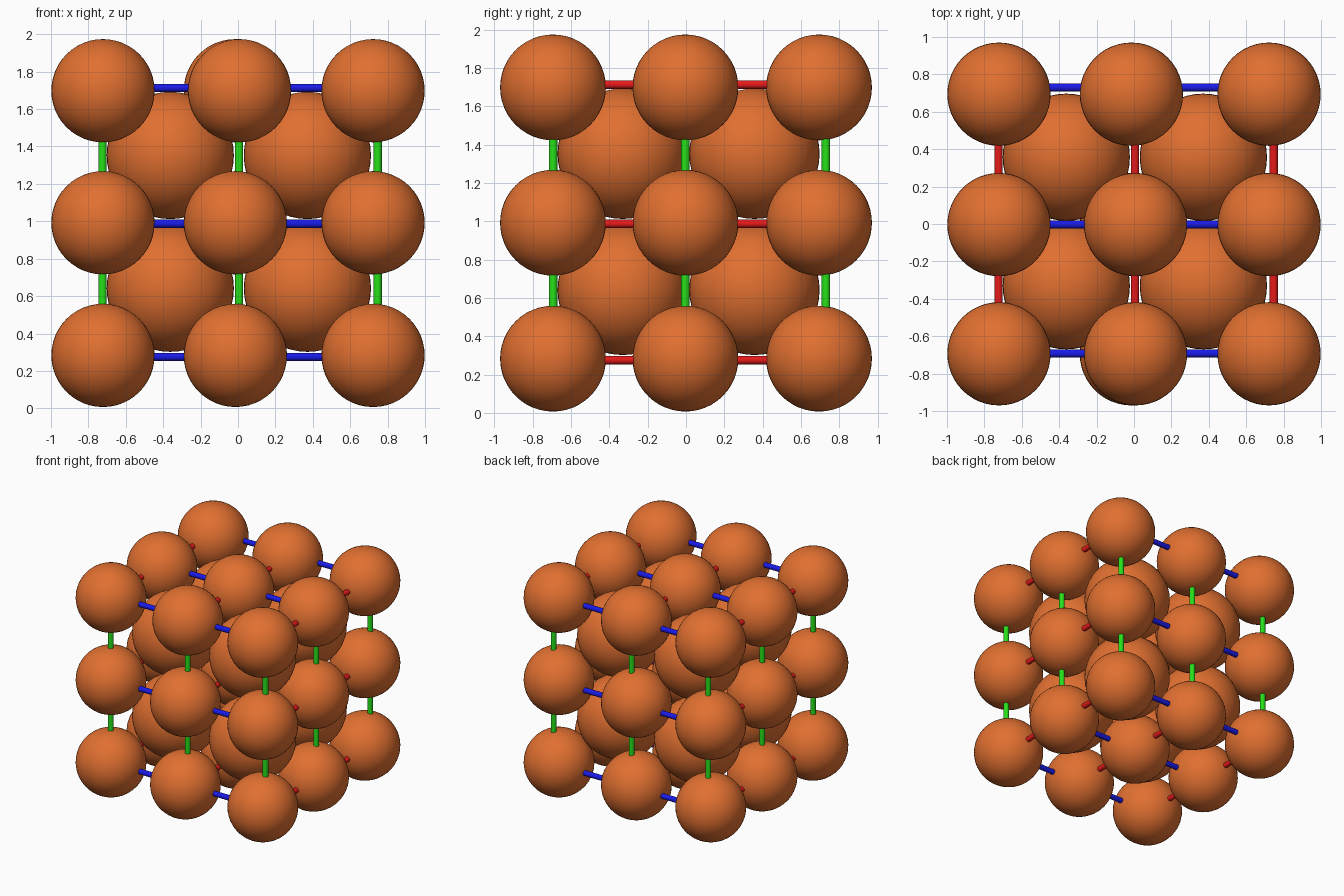
import bpy
from math import pi

if "Cube" in bpy.data.objects:
    bpy.data.objects.remove(bpy.data.objects["Cube"])

def material(name, color):
    m = bpy.data.materials.new(name)
    m.diffuse_color = (*color, 1)
    m.use_nodes = True
    m.node_tree.nodes["Principled BSDF"].inputs["Base Color"].default_value = m.diffuse_color
    return m

copper = material("copper", (0.75, 0.16, 0.03))
blue = material("blue", (0.01, 0.01, 0.8))
red = material("red", (0.8, 0.01, 0.01))
green = material("green", (0.02, 0.75, 0.01))

def ball_mesh(radius):
    bpy.ops.mesh.primitive_uv_sphere_add(segments=48, ring_count=24, radius=radius)
    ob = bpy.context.object
    bpy.ops.object.shade_smooth()
    ob.data.materials.append(copper)
    mesh = ob.data
    mesh.use_fake_user = True
    bpy.data.objects.remove(ob)
    return mesh

def place(name, mesh, loc):
    ob = bpy.data.objects.new(name, mesh)
    ob.location = loc
    bpy.context.collection.objects.link(ob)

def rod(name, loc, length, rot, mat):
    bpy.ops.mesh.primitive_cylinder_add(vertices=24, radius=0.022, depth=length,
                                        location=loc, rotation=rot)
    ob = bpy.context.object
    ob.name = name
    ob.data.materials.append(mat)
    bpy.ops.object.shade_smooth_by_angle()

# Lattice atoms: 3 x 3 x 3
atom = ball_mesh(0.276)
for i, x in enumerate((-0.722, -0.014, 0.722)):
    for j, y in enumerate((-0.694, -0.003, 0.694)):
        for k, z in enumerate((0.283, 0.992, 1.698)):
            # the upper front middle atoms sit slightly off the row
            dx = 0.022 if i == 1 and k == 2 and j < 2 else 0
            place("lattice_atom", atom, (x + dx, y, z))

# Larger body-centre atoms: 2 x 2 x 2
centre = ball_mesh(0.34)
for x in (-0.362, 0.371):
    for y in (-0.33, 0.357):
        for z in (0.642, 1.352):
            place("centre_atom", centre, (x, y, z))

# Bonds along each axis
rod_x = (-0.724, 0.006, 0.747)
rod_y = (-0.693, -0.003, 0.73)
rod_z = (0.275, 0.987, 1.713)
for y in rod_y:
    for z in rod_z:
        rod("bond_across", (0, y, z), 1.44, (0, pi / 2, 0), blue)
for x in rod_x:
    for z in rod_z:
        rod("bond_depth", (x, 0, z), 1.4, (pi / 2, 0, 0), red)
for x in rod_x:
    for y in rod_y:
        rod("bond_upright", (x, y, 0.99), 1.42, (0, 0, 0), green)
